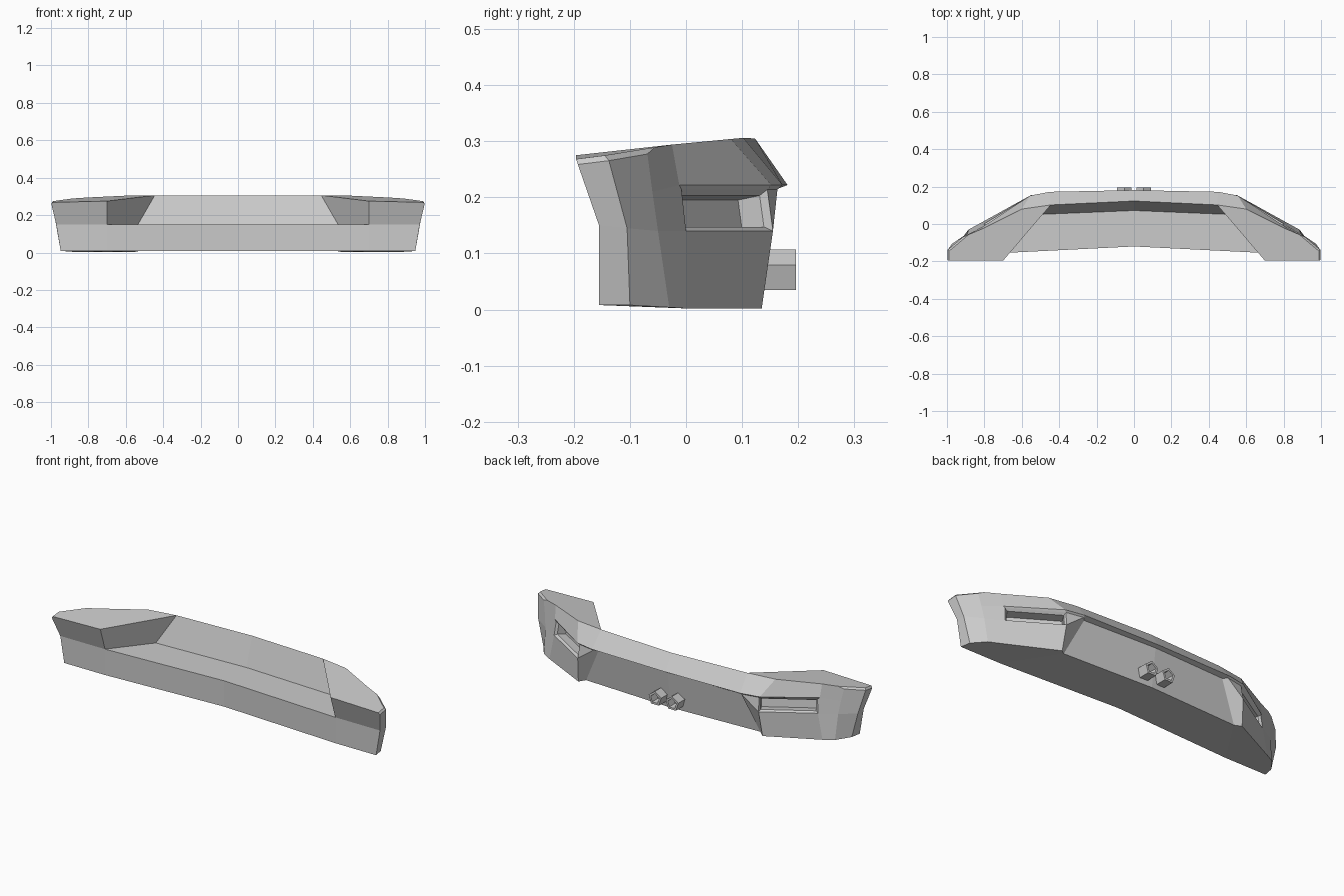
import bpy, bmesh, math
from mathutils import Vector

if "Cube" in bpy.data.objects:
    bpy.data.objects.remove(bpy.data.objects["Cube"])


def finish(name, bm, mirror=True):
    me = bpy.data.meshes.new(name)
    bm.to_mesh(me)
    bm.free()
    ob = bpy.data.objects.new(name, me)
    bpy.context.collection.objects.link(ob)
    if mirror:
        m = ob.modifiers.new("mirror", 'MIRROR')
        m.use_clip = True
        m.merge_threshold = 0.0005
    return ob


# Bumper half: rows of points running from the middle out to the wing tip
ROWS = {
    # top rear edge
    'T': [(0, .123, .305), (.445, .102, .306), (.6, .08, .304), (.81, -.025, .294),
          (.915, -.07, .287), (.998, -.14, .275), (1, -.196, .268)],
    # overhanging lip edge
    'L': [(0, .181, .222), (.45, .172, .222), (.555, .152, .222), (.805, -.012, .222),
          (.9, -.06, .21)],
    # underside of the lip
    'U': [(0, .16, .214), (.43, .142, .214), (.45, .163, .214), (.545, .145, .214),
          (.795, -.008, .214)],
    # waist below the lamp
    'M': [(.55, .155, .14), (.802, 0, .14), (.89, -.05, .14), (.972, -.105, .145), (.972, -.155, .15)],
    # bottom edge
    'B': [(0, .133, .008), (.53, .11, .008), (.56, .135, .002), (.83, 0, .002), (.885, -.03, .004),
          (.938, -.1, .008), (.948, -.155, .008)],
    # front (vehicle side): shelf, wall foot, wing corner
    'F': [(0, -.12, .15), (.7, -.155, .15), (.535, .05, .15), (0, .072, .15), (.7, -.196, .275),
          (0, -.12, .008), (.7, -.155, .008)],
}
FACES = [
    # top slope and lip
    "T0 T1 L1 L0", "T1 T2 L2 L1", "T2 T3 L3 L2", "T3 T4 L4 L3",
    "L0 L1 U2 U1 U0", "L1 L2 U3 U2", "L2 L3 U4 U3",
    # recessed middle panel and step to the corner block
    "U0 U1 B1 B0", "U1 U2 M0 B2 B1",
    # corner block and wing side
    "U2 U3 M0", "U3 U4 M1 M0", "M0 M1 B3 B2", "L3 L4 M2 M1 U4", "M1 M2 B4 B3",
    "T4 T5 M3 M2 L4", "M2 M3 B5 B4", "T5 T6 M4 M3", "M3 M4 B6 B5",
    # wing top, front, shelf and walls
    "T1 T2 T3 T4 T5 T6 F4", "F4 T6 M4 F1", "F1 M4 B6 F6", "F0 F1 F6 F5",
    "F0 F1 F2 F3", "F3 F2 T1 T0", "T1 F4 F1 F2",
    # underside
    "B0 B1 F6 F5", "B1 B2 B3 B4 B5 B6 F6",
]
bm = bmesh.new()
v = {f"{r}{i}": bm.verts.new(p) for r, pts in ROWS.items() for i, p in enumerate(pts)}
for f in FACES:
    bm.faces.new([v[k] for k in f.split()])
bmesh.ops.recalc_face_normals(bm, faces=bm.faces)
lamp = next(f for f in bm.faces if set(f.verts) == {v[k] for k in ("U3", "U4", "M0", "M1")})
if lamp.normal.y < 0:
    bmesh.ops.reverse_faces(bm, faces=bm.faces)

# Lamp opening: chamfered frame, then a deep pocket
bmesh.ops.inset_individual(bm, faces=[lamp], thickness=.013, depth=-.012)
bmesh.ops.inset_individual(bm, faces=[lamp], thickness=.002, depth=-.045)

# Small chamfer around the wing tip
tip = [bm.edges.get((v[a], v[b])) for a, b in (("T4", "T5"), ("T5", "T6"))]
bmesh.ops.bevel(bm, geom=tip, offset=.01, segments=1, affect='EDGES', profile=.5)
finish("bumper_shell", bm)

# Twin five-sided exhaust tips
bm = bmesh.new()
rings = []
for y, r in ((.11, .04), (.196, .04), (.196, .027), (.15, .024)):
    rings.append([bm.verts.new((.052 + r * math.cos(a), y, .067 + r * math.sin(a)))
                  for a in (math.pi / 2 + k * math.tau / 5 for k in range(5))])
for a, b in zip(rings, rings[1:]):
    for k in range(5):
        n = (k + 1) % 5
        bm.faces.new((a[k], a[n], b[n], b[k]))
bm.faces.new(rings[0])
bm.faces.new(rings[-1])
bmesh.ops.recalc_face_normals(bm, faces=bm.faces)
finish("exhaust_tips", bm)
